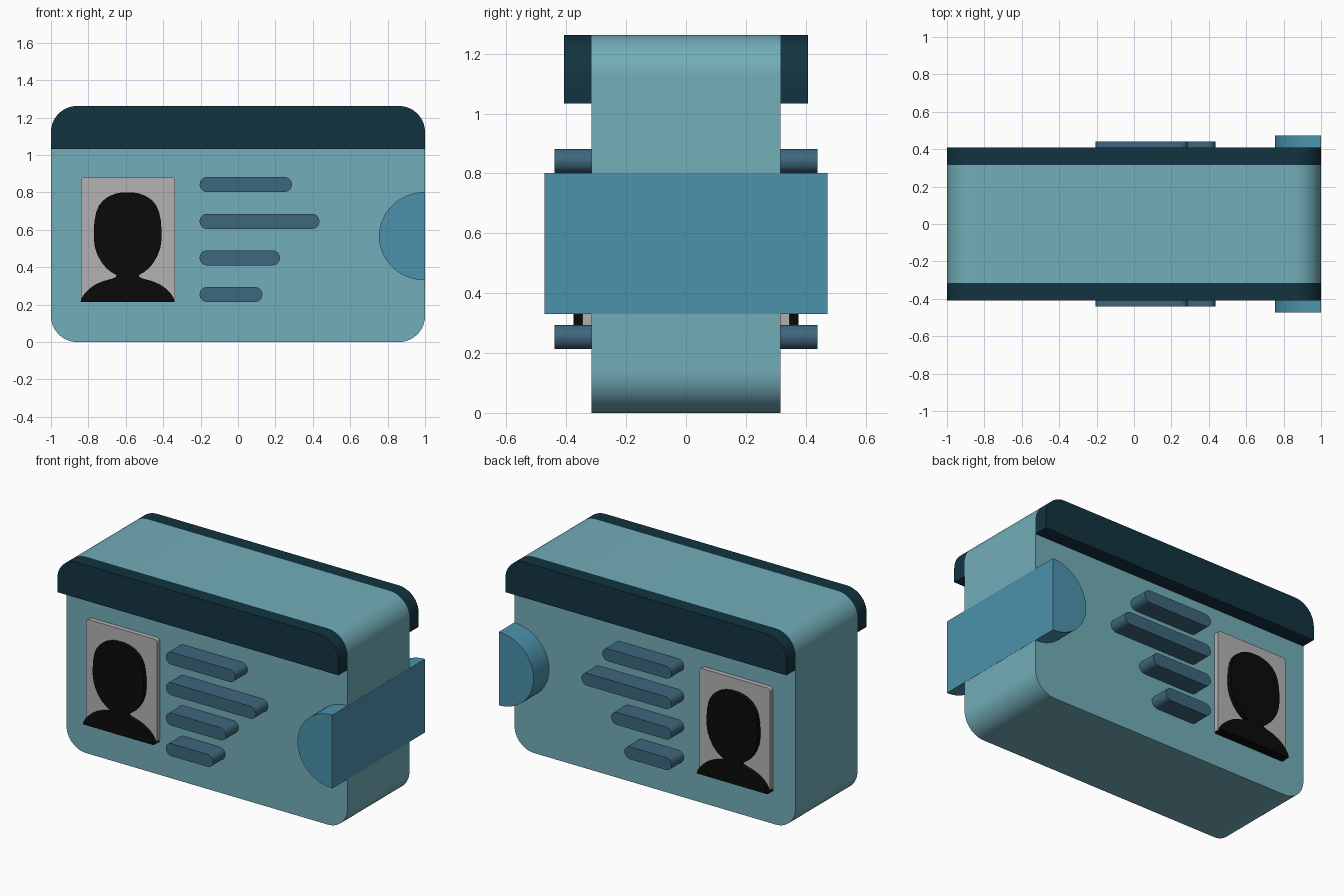
import bpy
import bmesh
from math import sin, cos, pi, radians

if "Cube" in bpy.data.objects:
    bpy.data.objects.remove(bpy.data.objects["Cube"])


def material(name, rgb):
    m = bpy.data.materials.new(name)
    m.diffuse_color = (*rgb, 1)
    m.use_nodes = True
    m.node_tree.nodes["Principled BSDF"].inputs["Base Color"].default_value = m.diffuse_color
    return m


TEAL = material("card_teal", (0.17, 0.42, 0.48))
NAVY = material("dark_teal", (0.006, 0.034, 0.051))
SLATE = material("slate_blue", (0.048, 0.136, 0.205))
BLUE = material("mid_blue", (0.072, 0.29, 0.41))
GREY = material("photo_grey", (0.45, 0.45, 0.45))
BLACK = material("black", (0.003, 0.003, 0.003))


def arc(cx, cz, rx, rz, a0, a1, n=16):
    """Points on an elliptical arc in the XZ plane, angles in degrees."""
    return [(cx + rx * cos(radians(a0 + (a1 - a0) * i / n)),
             cz + rz * sin(radians(a0 + (a1 - a0) * i / n))) for i in range(n + 1)]


def rounded_rect(x0, x1, z0, z1, r_bottom, r_top, n=16):
    """Rounded rectangle outline; a radius of 0 leaves square corners."""
    pts = []
    for x, z, sx, sz, a in ((x1, z0, -1, 1, -90), (x1, z1, -1, -1, 0),
                            (x0, z1, 1, -1, 90), (x0, z0, 1, 1, 180)):
        r = r_bottom if sz > 0 else r_top
        pts += arc(x + sx * r, z + sz * r, r, r, a, a + 90, n) if r else [(x, z)]
    return pts


def extrude(name, profile, y0, y1, mat):
    """Solid made by sweeping an XZ profile from y0 to y1."""
    bm = bmesh.new()
    face = bm.faces.new([bm.verts.new((x, y0, z)) for x, z in profile])
    swept = bmesh.ops.extrude_face_region(bm, geom=[face])["geom"]
    verts = [g for g in swept if isinstance(g, bmesh.types.BMVert)]
    bmesh.ops.translate(bm, verts=verts, vec=(0, y1 - y0, 0))
    bmesh.ops.remove_doubles(bm, verts=bm.verts, dist=1e-5)
    bmesh.ops.recalc_face_normals(bm, faces=bm.faces)
    mesh = bpy.data.meshes.new(name)
    bm.to_mesh(mesh)
    bm.free()
    mesh.materials.append(mat)
    obj = bpy.data.objects.new(name, mesh)
    bpy.context.collection.objects.link(obj)
    bpy.ops.object.select_all(action="DESELECT")
    obj.select_set(True)
    bpy.context.view_layer.objects.active = obj
    bpy.ops.object.shade_smooth_by_angle(angle=radians(30))
    return obj


# Card body
extrude("card_body", rounded_rect(-1, 1, 0, 1.262, 0.14, 0.14), -0.315, 0.315, TEAL)

# Header band, standing proud of the card on front and back
header = rounded_rect(-1, 1, 1.033, 1.262, 0, 0.14)
extrude("header_band_front", header, -0.408, -0.315, NAVY)
extrude("header_band_back", header, 0.315, 0.408, NAVY)

# Photo panel
extrude("photo_panel", rounded_rect(-0.84, -0.336, 0.215, 0.88, 0.02, 0.02, 6),
        -0.345, 0.345, GREY)

# Portrait silhouette: half widths from the crown down to the shoulders
half = [(0.03, 0.80), (0.065, 0.793), (0.10, 0.779), (0.13, 0.758), (0.153, 0.73),
        (0.168, 0.695), (0.177, 0.65), (0.181, 0.60), (0.181, 0.55), (0.175, 0.505),
        (0.16, 0.462), (0.138, 0.424), (0.112, 0.393), (0.085, 0.372), (0.06, 0.358),
        (0.063, 0.347), (0.085, 0.338), (0.13, 0.326), (0.172, 0.308), (0.203, 0.287),
        (0.228, 0.262), (0.245, 0.236), (0.252, 0.213)]
portrait = [(-0.59 + w, z) for w, z in half] + [(-0.59 - w, z) for w, z in reversed(half)]
extrude("portrait_silhouette", portrait, -0.375, 0.375, BLACK)

# Text lines
for i, (z, end) in enumerate(((0.842, 0.288), (0.645, 0.435), (0.45, 0.224), (0.254, 0.13))):
    extrude(f"text_line_{i + 1}", rounded_rect(-0.205, end, z - 0.04, z + 0.04, 0.0399, 0.0399, 10),
            -0.44, 0.44, SLATE)

# Half-round tab on the right edge
extrude("half_round_tab", arc(1.001, 0.566, 0.247, 0.236, 90, 270, 40), -0.472, 0.472, BLUE)
